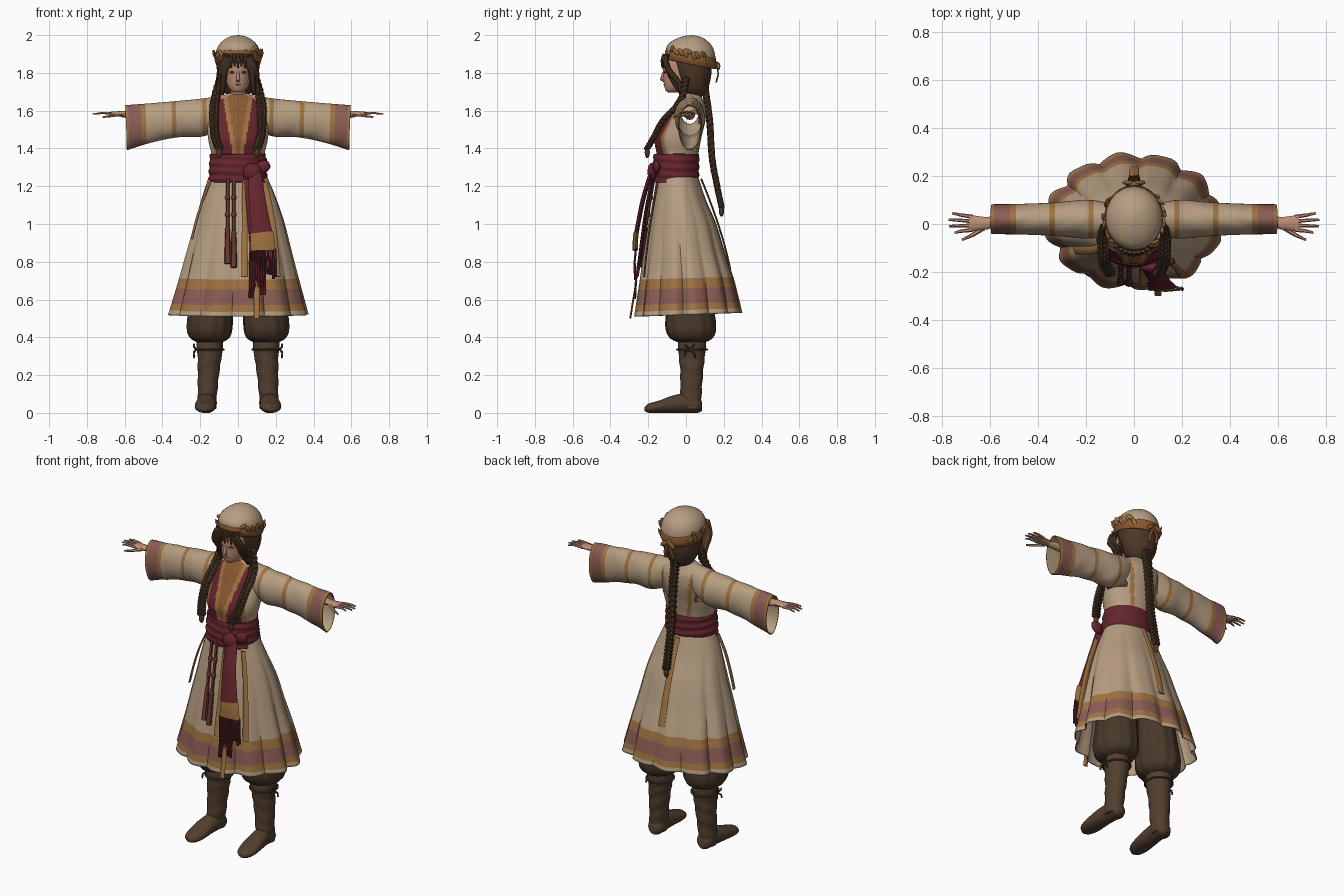
import bpy, bmesh, math, random
from math import sin, cos, pi, radians
from mathutils import Vector, Matrix

random.seed(4)
if bpy.data.objects.get("Cube"):
    bpy.data.objects.remove(bpy.data.objects["Cube"], do_unlink=True)


def material(name, *rgb):
    mat = bpy.data.materials.new(name)
    mat.use_nodes = True
    mat.diffuse_color = (*rgb, 1)
    mat.node_tree.nodes["Principled BSDF"].inputs["Base Color"].default_value = (*rgb, 1)
    return mat


cream = material("cream cloth", .47, .34, .22)
gold = material("gold trim", .35, .17, .055)
rose = material("rose band", .26, .11, .09)
red = material("dark red cloth", .13, .018, .026)
leather = material("boot leather", .085, .05, .028)
brown = material("trouser brown", .065, .04, .022)
hair = material("hair brown", .075, .038, .02)
skin = material("skin", .52, .27, .18)
rust = material("rust cloth", .25, .1, .03)
cord = material("cord red brown", .14, .04, .028)


def spline(keys, count):
    """Catmull-Rom through tuples of any length."""
    out, last = [], len(keys) - 1
    for i in range(count):
        f = i / (count - 1) * last
        k = min(int(f), last - 1)
        u = f - k
        quad = (keys[max(k - 1, 0)], keys[k], keys[k + 1], keys[min(k + 2, last)])
        out.append(tuple(b + u / 2 * (c - a + u * (2*a - 5*b + 4*c - d + u * (3*(b - c) + d - a)))
                         for a, b, c, d in zip(*quad)))
    return out


def bridge(bm, rings, caps=True):
    """Joins rings of points and returns the faces row by row."""
    rows = [[bm.verts.new(p) for p in ring] for ring in rings]
    n = len(rows[0])
    faces = [[bm.faces.new((a[j], a[(j + 1) % n], b[(j + 1) % n], b[j])) for j in range(n)]
             for a, b in zip(rows, rows[1:])]
    if caps:
        bm.faces.new(rows[0][::-1])
        bm.faces.new(rows[-1])
    return faces


def finish(name, bm, mats, thick=0):
    bmesh.ops.recalc_face_normals(bm, faces=bm.faces)
    mesh = bpy.data.meshes.new(name)
    bm.to_mesh(mesh)
    bm.free()
    for m in mats:
        mesh.materials.append(m)
    ob = bpy.data.objects.new(name, mesh)
    bpy.context.collection.objects.link(ob)
    bpy.context.view_layer.objects.active = ob
    ob.select_set(True)
    bpy.ops.object.shade_smooth_by_angle(angle=radians(42))
    ob.select_set(False)
    if thick:
        mod = ob.modifiers.new("lining", 'SOLIDIFY')
        mod.thickness, mod.offset, mod.material_offset = thick, -1, len(mats)
    return ob


def loft(name, mats, keys, count=20, n=32, axis='z', side=1, warp=None, rule=None, caps=True, thick=0):
    """Ellipse rings along an axis; each key is (station, centre a, centre b, radius a, radius b)."""
    bm, stations, rings = bmesh.new(), spline(keys, count), []
    for s, a, b, ra, rb in stations:
        ring = []
        for j in range(n):
            t = 2 * pi * j / n
            k = warp(s, t) if warp else 1
            p, q = a + ra * k * cos(t), b + rb * k * sin(t)
            ring.append({'x': (side * s, p, q), 'y': (side * p, s, q), 'z': (side * p, q, s)}[axis])
        rings.append(ring)
    faces, dead = bridge(bm, rings, caps), []
    for i, row in enumerate(faces):
        s = (stations[i][0] + stations[i + 1][0]) / 2
        for f in row if rule else []:
            f.material_index = max(rule(f.calc_center_median(), s), 0)
            if rule(f.calc_center_median(), s) < 0:
                dead.append(f)
    bmesh.ops.delete(bm, geom=dead, context='FACES')
    return finish(name, bm, mats, thick)


def sweep(bm, path, w, d, n=8, across=(1, 0, 0)):
    """Elliptical strip along a path; w and d are (start, end) half sizes."""
    pts, rings = [Vector(p) for p in path], []
    for i, p in enumerate(pts):
        tan = (pts[min(i + 1, len(pts) - 1)] - pts[max(i - 1, 0)]).normalized()
        u = Vector(across)
        u = (u - tan * u.dot(tan)).normalized()
        v, f = tan.cross(u), i / (len(pts) - 1)
        ww, dd = w[0] + (w[1] - w[0]) * f, d[0] + (d[1] - d[0]) * f
        rings.append([p + u * ww * cos(2*pi*j/n) + v * dd * sin(2*pi*j/n) for j in range(n)])
    bridge(bm, rings)


def blob(bm, loc, size, rot=Matrix()):
    bmesh.ops.create_icosphere(bm, subdivisions=2, radius=1,
                               matrix=Matrix.Translation(loc) @ rot @ Matrix.Diagonal((*size, 1)))


def strip(name, mat, path, w, d=.005, across=(1, 0, 0)):
    bm = bmesh.new()
    sweep(bm, spline(path, 12), w, (d, d), 8, across)
    finish(name, bm, [mat])


def front_y(z, gap=.012):
    return -.16 - (1.23 - z) * .165 - gap


# Pleated skirt with banded hem
def pleat(s, t):
    drop = (1.25 - s) / .72
    return 1 + .015 * drop - .11 * drop * (1 - abs(sin(6 * t + .5)) ** .7) + .01 * drop * sin(19 * t)


def hem_band(c, s):
    return 1 if .575 < s < .665 else 0 if .54 < s < .72 else 2


skirt = loft("skirt", [gold, rose, cream],
             [(1.25, 0, -.045, .155, .11), (1.13, .005, -.035, .2, .14), (1, .008, -.02, .24, .18),
              (.85, .005, -.01, .28, .215), (.7, .003, .003, .32, .25), (.52, 0, .01, .37, .285)],
             52, 132, warp=pleat, rule=hem_band, caps=False, thick=.006)
for v in skirt.data.vertices:
    v.co.z += .05 * v.co.y * (1.25 - v.co.z)


# Bodice with red front, crossed collar and shoulder stripes
def bodice_colour(c, s):
    x, h = abs(c.x), (s - 1.36) / .3
    if x > .1 and 1.475 < s < 1.6 and -.035 < c.y < .065:
        return -1
    if c.y < -.02:
        v = .016 + .05 * h
        return 3 if x < v - .012 else 1 if x < v + .012 else 2 if x < .108 else 1 if x < .126 else 0
    return 1 if c.y > .03 and abs(x - .055 - .05 * h) < .011 else 0


loft("bodice", [cream, gold, red, rust],
     [(1.22, 0, -.05, .138, .105), (1.36, 0, -.045, .14, .11), (1.45, 0, -.042, .158, .122),
      (1.55, 0, -.005, .165, .108), (1.62, 0, .015, .155, .088), (1.66, 0, .02, .11, .068),
      (1.69, 0, .025, .055, .05)], 54, 112, rule=bodice_colour, caps=False)
loft("collar", [rust], [(1.6, 0, .0, .07, .075), (1.66, 0, .012, .06, .06), (1.685, 0, .02, .05, .05)],
     8, 32, caps=False, thick=.008)

# Wrapped waist sash, knot and hanging end
loft("waist_sash", [red], [(1.22, 0, -.052, .155, .12), (1.29, 0, -.055, .153, .124), (1.37, 0, -.05, .148, .12)],
     30, 64, warp=lambda s, t: 1 + .02 * sin(150 * s + 2 * sin(t + 1)), caps=False, thick=.012)
bm = bmesh.new()
blob(bm, (.075, -.18, 1.275), (.05, .025, .05), Matrix.Rotation(.4, 4, 'Y'))
blob(bm, (.13, -.155, 1.3), (.045, .02, .035), Matrix.Rotation(-.5, 4, 'Y'))
finish("sash_knot", bm, [red])
strip("sash_end", red, [(.09, -.185, 1.27), (.1, -.225, 1.14), (.115, -.25, 1.02), (.125, -.265, .94)], (.035, .06), .012)
strip("sash_end_under", red, [(.06, -.175, 1.25), (.08, -.21, 1.08), (.1, -.235, .9), (.1, -.25, .78)], (.03, .045), .009)
strip("sash_end_trim", gold, [(.125, -.264, .955), (.13, -.268, .91), (.132, -.268, .86)], (.061, .067), .014)
bm = bmesh.new()
for i in range(11):
    x = .067 + .013 * i
    low = .72 + random.uniform(-.02, .02)
    sweep(bm, [(x, -.265, .87), (x + .003, -.272, .8), (x + .004, -.27, low)], (.005, .007), (.006, .007), 6)
for i in range(7):
    x = .065 + .013 * i
    sweep(bm, [(x, -.252, .8), (x, -.265, .7), (x - .002, -.27, .61 + random.uniform(-.01, .02))],
          (.006, .007), (.006, .007), 6)
finish("sash_fringe", bm, [red])

# Loose gold ribbons
strip("front_ribbon", gold, [(.035, front_y(z), z) for z in (1.23, 1.05, .88, .72)], (.012, .018))
strip("hem_ribbon", gold, [(.1, front_y(z, .015), z) for z in (.7, .6, .5)], (.015, .015))
strip("left_ribbon", gold, [(.14, -.15, 1.22), (.175, -.18, 1.05), (.195, -.205, .88), (.205, -.222, .72)], (.014, .02))
strip("right_ribbon", gold, [(-.145, -.1, 1.23), (-.185, -.11, 1.13), (-.22, -.11, 1.02), (-.245, -.11, .92)],
      (.016, .018), across=(.3, -1, 0))
strip("back_ribbon", gold, [(0, .08, 1.24), (0, .135, 1.1), (0, .195, .92), (0, .235, .76)], (.016, .022))

# Corded tassels
for i, (x, low) in enumerate(((-.055, .79), (-.022, .77))):
    bm = bmesh.new()
    mid = low + .18
    sweep(bm, [(x, front_y(z), z) for z in (1.24, 1.1, mid)], (.009, .009), (.008, .008))
    for z in (1.14, 1.05, mid):
        blob(bm, (x, front_y(z), z), (.014, .013, .017))
    sweep(bm, [(x, front_y(z), z) for z in (mid, mid - .06, low)], (.012, .017), (.011, .014))
    finish("tassel_%d" % (i + 1), bm, [cord])


# Sleeves, hands, legs and boots on both sides
def sleeve_colour(c, s):
    if .515 < s < .575:
        return 1
    return 0 if s > .49 or .325 < s < .352 or .165 < s < .192 else 2


def paired(tag, side):
    ob = loft(tag + "_sleeve", [gold, rose, cream],
              [(.06, .02, 1.605, .055, .08), (.18, .02, 1.565, .08, .1), (.32, .02, 1.555, .07, .096),
               (.46, .02, 1.535, .064, .104), (.592, .02, 1.51, .062, .119)], 50, 40, 'x', side,
              lambda s, t: 1 + .025 * sin(45 * s + 3 * cos(t)) * sin(t * 2) * (s > .15), sleeve_colour, False, .006)
    for v in ob.data.vertices:
        v.co.x += side * .07 * (v.co.z - 1.51) * abs(v.co.x)
    bm = bmesh.new()
    sweep(bm, [(side * x, y, z) for x, y, z in ((.46, .02, 1.575), (.58, .01, 1.58), (.62, .004, 1.582))],
          (.028, .022), (.024, .016), 12, (0, 1, 0))
    sweep(bm, [(side * x, .003, 1.583) for x in (.6, .635, .665, .685)], (.024, .036), (.016, .01), 12, (0, 1, 0))
    for k, reach in enumerate((.745, .768, .77, .755)):
        y = -.024 + .018 * k
        sweep(bm, [(side * .67, y, 1.584), (side * .72, y * 1.25, 1.588), (side * reach, y * 1.5, 1.582)],
              (.009, .005), (.008, .004), 6, (0, 1, 0))
    sweep(bm, [(side * .625, -.015, 1.58), (side * .67, -.045, 1.572), (side * .715, -.066, 1.566)],
          (.012, .005), (.01, .005), 6, (0, 1, 0))
    finish(tag + "_hand", bm, [skin])
    loft(tag + "_trouser_leg", [brown],
         [(.375, .15, .03, .068, .075), (.4, .15, .028, .105, .115), (.46, .15, .025, .12, .133),
          (.6, .14, .02, .112, .12), (.8, .11, .005, .105, .12), (1.1, .06, -.03, .07, .09)], 30, 60, side=side,
         warp=lambda s, t: 1 + .022 * sin(12 * t + 6 * s) * (s < .7))
    loft(tag + "_boot_shaft", [leather],
         [(.02, .165, .03, .05, .052), (.1, .162, .026, .051, .056), (.2, .157, .03, .056, .06),
          (.3, .15, .031, .064, .068), (.345, .15, .032, .07, .075), (.395, .15, .032, .068, .073)], 36, 32, side=side,
         warp=lambda s, t: 1 + .03 * sin(75 * s + 2 * cos(t)) * (s < .3))
    loft(tag + "_boot_foot", [leather],
         [(.084, .163, .035, .02, .025), (.06, .163, .045, .047, .045), (0, .165, .052, .05, .052),
          (-.07, .17, .046, .054, .046), (-.14, .173, .033, .056, .033), (-.195, .175, .025, .042, .025),
          (-.22, .176, .02, .012, .01)], 24, 28, 'y', side)
    bm = bmesh.new()
    sweep(bm, [(side * (.15 + .073 * cos(a)), .032 + .078 * sin(a), .335) for a in
               (2 * pi * j / 24 for j in range(25))], (.006, .006), (.007, .007), 6, (0, 0, 1))
    for dy, z in ((-.03, .3), (.03, .29), (-.025, .36), (.025, .365)):
        sweep(bm, [(side * .22, .02, .335), (side * .235, .02 + dy * .7, (z + .345) / 2), (side * .232, .02 + dy, z)],
              (.006, .005), (.005, .005), 6, (0, 1, .1))
    finish(tag + "_boot_lace", bm, [leather])
    braid(tag + "_braid", [(side * x, y, z) for x, y, z in
                           ((.09, 0, 1.77), (.122, -.03, 1.65), (.127, -.12, 1.55), (.12, -.17, 1.46), (.1, -.205, 1.4))], 7)
    # Locks framing the face and an eye
    bm = bmesh.new()
    for w in (0, .02):
        sweep(bm, spline([(side * (.035 + w), -.115, 1.885), (side * (.07 + w), -.095, 1.82),
                          (side * (.078 + w), -.06 + w, 1.75), (side * (.085 + w), -.02, 1.69)], 10),
              (.022, .014), (.016, .014), 8)
    finish(tag + "_face_lock", bm, [hair])
    bm = bmesh.new()
    blob(bm, (side * .031, -.112, 1.803), (.014, .004, .006), Matrix.Rotation(side * .3, 4, 'Z'))
    finish(tag + "_eye", bm, [hair])


def braid(name, path, turns):
    """Three strands woven along a path, ending in a tuft."""
    bm, pts = bmesh.new(), spline(path, turns * 12)
    for k in range(3):
        strand = []
        for i, p in enumerate(pts):
            a = 2 * pi * (i / 12 + k / 3)
            strand.append(Vector(p) + Vector((.014 * sin(a), .009 * sin(2 * a), 0)))
        sweep(bm, strand, (.014, .011), (.013, .01), 7)
    end = Vector(path[-1])
    blob(bm, end - Vector((0, 0, .02)), (.016, .014, .032))
    finish(name, bm, [hair])


paired("left", 1)
paired("right", -1)
braid("back_braid", [(0, .1, 1.8), (0, .105, 1.7), (0, .125, 1.55), (0, .138, 1.35), (0, .165, 1.2), (0, .188, 1.09)], 11)

# Head, neck and hair
loft("neck", [skin], [(1.58, 0, .02, .05, .045), (1.66, 0, .015, .042, .042), (1.76, 0, .01, .045, .05)], 8, 24)
loft("face", [skin], [(1.695, 0, -.07, .018, .022), (1.708, 0, -.062, .038, .046), (1.74, 0, -.035, .06, .082),
                      (1.79, 0, -.01, .073, .11), (1.85, 0, 0, .08, .122), (1.92, 0, .01, .07, .1)], 24, 40)
bm = bmesh.new()
sweep(bm, [(0, -.112, 1.815), (0, -.124, 1.785), (0, -.131, 1.765), (0, -.113, 1.757)], (.006, .012), (.008, .008), 10)
finish("nose", bm, [skin])
bm = bmesh.new()
blob(bm, (0, -.114, 1.738), (.016, .005, .004))
finish("mouth", bm, [rose])
loft("hair_back", [hair], [(1.67, 0, .045, .04, .035), (1.71, 0, .045, .08, .068), (1.78, 0, .04, .106, .092),
                           (1.86, 0, .03, .113, .105), (1.92, 0, .03, .1, .1)], 18, 48,
     warp=lambda s, t: 1 + .015 * sin(14 * t))
bm = bmesh.new()
for i in range(9):
    x = (i - 4) * .018
    y = .005 - .135 * math.sqrt(1 - (x / .12) ** 2)
    sweep(bm, [(x, y + .012, 1.9), (x, y, 1.865), (x * 1.05, y + .004, 1.825 + .008 * (i % 2))],
          (.011, .005), (.007, .004), 6)
finish("hair_fringe", bm, [hair])

# Domed cap, tilted band, leaf ornaments and back knot
for part in (loft("cap", [cream], [(1.86, 0, .025, .115, .128), (1.91, 0, .025, .117, .13), (1.95, 0, .026, .1, .113),
                                   (1.98, 0, .027, .067, .075), (1.995, 0, .028, .033, .036),
                                   (2, 0, .028, .004, .004)], 24, 48),
             loft("cap_band", [rust], [(1.845, 0, .025, .116, .129), (1.87, 0, .025, .124, .137),
                                       (1.9, 0, .025, .119, .133)], 10, 48, caps=False, thick=.01)):
    for v in part.data.vertices:
        v.co.z -= .2 * (v.co.y - .025) * min(1, (2 - v.co.z) / .12)
bm = bmesh.new()
for i in range(18):
    side = 1 if i % 2 else -1
    a = radians(-48 + 11 * (i // 2)) + random.uniform(-.1, .1)
    loc = (side * .126 * cos(a), .025 + .137 * sin(a), 1.895 - .03 * sin(a) + random.uniform(-.025, .025))
    turn = Matrix.Rotation(math.atan2(sin(a), side * cos(a)) + pi / 2, 4, 'Z')
    blob(bm, loc, (.012, .006, .026), turn @ Matrix.Rotation(random.uniform(-1.2, 1.2), 4, 'Y')
         @ Matrix.Rotation(.3, 4, 'X'))
finish("cap_leaves", bm, [gold])
bm = bmesh.new()
blob(bm, (0, .163, 1.84), (.022, .016, .02))
for side in (-1, 1):
    blob(bm, (side * .025, .172, 1.835), (.028, .01, .014), Matrix.Rotation(side * .6, 4, 'Y'))
    sweep(bm, [(side * .005, .168, 1.83), (side * .022, .17, 1.79), (side * .025, .16, 1.75)], (.008, .01), (.004, .004))
finish("cap_knot", bm, [rust])
